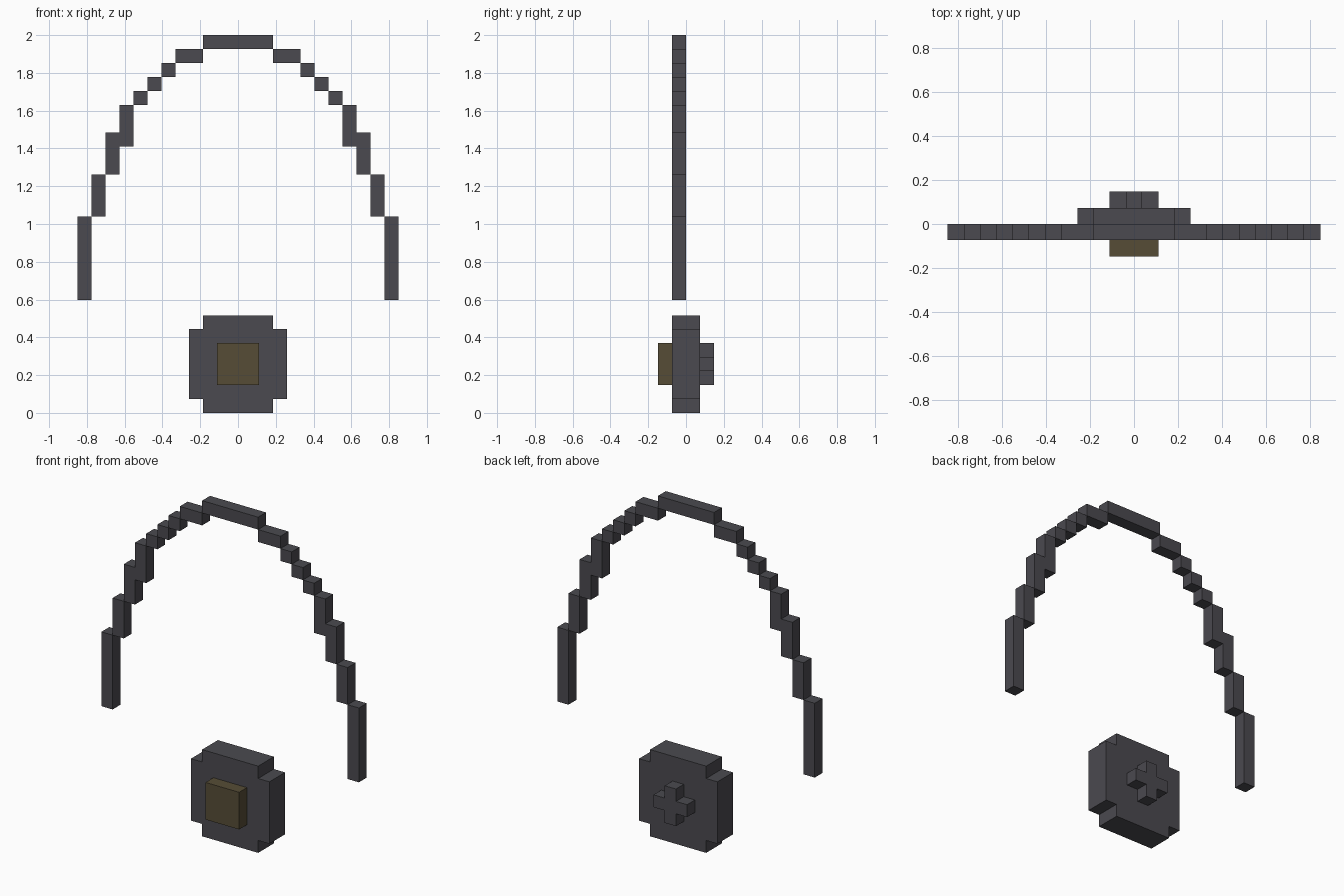
import bpy
import bmesh

if "Cube" in bpy.data.objects:
    bpy.data.objects.remove(bpy.data.objects["Cube"], do_unlink=True)

U = 2 / 27.1          # size of one block
TOP = 2.0             # top of the cord
MID = 3.5 * U         # centre height of the pendant


def material(name, rgb):
    mat = bpy.data.materials.new(name)
    mat.use_nodes = True
    colour = (*rgb, 1.0)
    mat.diffuse_color = colour
    mat.node_tree.nodes["Principled BSDF"].inputs["Base Color"].default_value = colour
    return mat


grey = material("dark grey", (0.070, 0.068, 0.079))
bronze = material("dull bronze", (0.093, 0.073, 0.037))


def prism(name, outline, y0, y1, mat):
    """Extrude an (x, z) outline from depth y0 to y1."""
    bm = bmesh.new()
    face = bm.faces.new([bm.verts.new((x, y0, z)) for x, z in outline])
    new = bmesh.ops.extrude_face_region(bm, geom=[face])["geom"]
    verts = [v for v in new if isinstance(v, bmesh.types.BMVert)]
    bmesh.ops.translate(bm, verts=verts, vec=(0, y1 - y0, 0))
    bmesh.ops.recalc_face_normals(bm, faces=bm.faces)
    mesh = bpy.data.meshes.new(name)
    bm.to_mesh(mesh)
    bm.free()
    mesh.materials.append(mat)
    obj = bpy.data.objects.new(name, mesh)
    bpy.context.collection.objects.link(obj)
    return obj


def block(name, x0, x1, z0, z1, y0, y1, mat):
    return prism(name, [(x0, z0), (x1, z0), (x1, z1), (x0, z1)], y0, y1, mat)


def notched(outer, inner):
    """Square outline with its four corners cut out, centred on the pendant."""
    a, b = outer * U, inner * U
    quarter = [(a, -b), (a, b), (b, b)]
    points = []
    for _ in range(4):
        points += [(x, z + MID) for x, z in quarter]
        quarter = [(-z, x) for x, z in quarter]
    return points


# Pendant: notched plate, gem on the front, cross on the back
prism("pendant_plate", notched(3.5, 2.5), -U, U, grey)
block("pendant_gem", -1.5 * U, 1.5 * U, MID - 1.5 * U, MID + 1.5 * U, -2 * U, -U, bronze)
prism("pendant_back_cross", notched(1.5, 0.5), U, 2 * U, grey)

# Cord: stepped arch, in blocks as (inner x, width, drop from top, height)
block("cord_top", -2.5 * U, 2.5 * U, TOP - U, TOP, -U, 0, grey)
steps = [(2.5, 2, 1, 1), (4.5, 1, 2, 1), (5.5, 1, 3, 1), (6.5, 1, 4, 1),
         (7.5, 1, 5, 3), (8.5, 1, 7, 3), (9.5, 1, 10, 3), (10.5, 1, 13, 6)]
for i, (x, w, drop, h) in enumerate(steps, 1):
    z1 = TOP - drop * U
    for side, label in ((1, "left"), (-1, "right")):
        block(f"cord_{label}_{i}", side * x * U, side * (x + w) * U,
              z1 - h * U, z1, -U, 0, grey)
